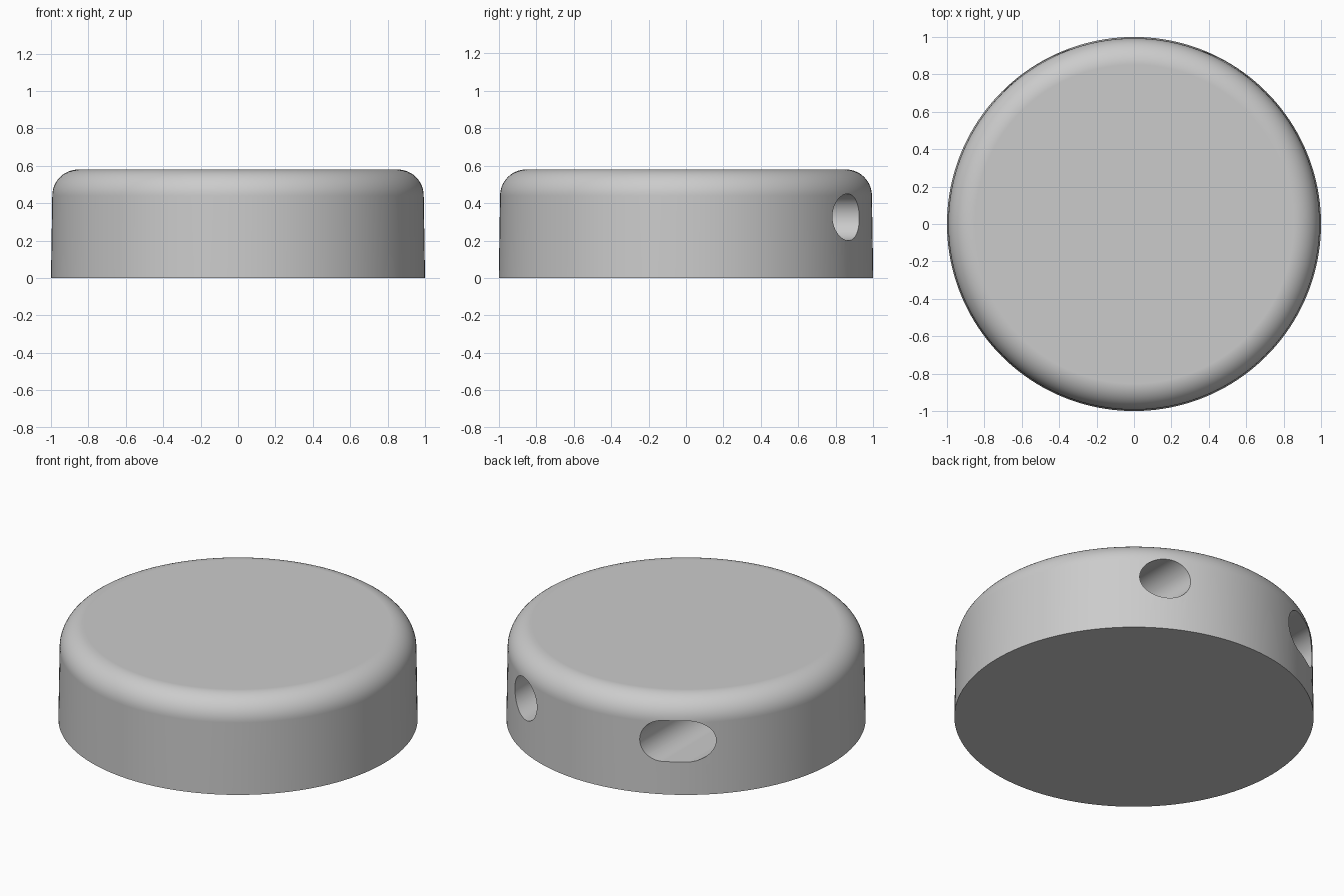
import bpy
import bmesh
from math import cos, sin, pi, radians
from mathutils import Matrix, Vector

cube = bpy.data.objects.get("Cube")
if cube:
    bpy.data.objects.remove(cube, do_unlink=True)

HEIGHT = 0.58
FILLET = 0.14
WALL_TOP = 0.993      # wall radius where the rounded edge begins
SEGMENTS = 160

grey = bpy.data.materials.new("plain_grey")
grey.use_nodes = True
grey.diffuse_color = (0.6, 0.6, 0.6, 1)
grey.node_tree.nodes["Principled BSDF"].inputs["Base Color"].default_value = grey.diffuse_color


def make_object(name, bm):
    bmesh.ops.recalc_face_normals(bm, faces=bm.faces)
    mesh = bpy.data.meshes.new(name)
    bm.to_mesh(mesh)
    bm.free()
    mesh.materials.append(grey)
    obj = bpy.data.objects.new(name, mesh)
    bpy.context.collection.objects.link(obj)
    return obj


def round_body():
    """Slightly tapered disc with a rounded top edge, turned from a profile."""
    steps = 12
    profile = [(1.0, 0.0)]
    for i in range(steps + 1):
        a = pi / 2 * i / steps
        profile.append((WALL_TOP - FILLET + FILLET * cos(a),
                        HEIGHT - FILLET + FILLET * sin(a)))
    bm = bmesh.new()
    rings = []
    for r, z in profile:
        rings.append([bm.verts.new((r * cos(2 * pi * k / SEGMENTS),
                                    r * sin(2 * pi * k / SEGMENTS), z))
                      for k in range(SEGMENTS)])
    for low, high in zip(rings, rings[1:]):
        for k in range(SEGMENTS):
            n = (k + 1) % SEGMENTS
            bm.faces.new((low[k], low[n], high[n], high[k]))
    bm.faces.new(rings[0])
    bm.faces.new(rings[-1])
    return make_object("round_body", bm)


def port_cutter(name, x, z, radius, straight, y_end):
    """Round-ended prism along y; straight is the flat length of the slot."""
    bm = bmesh.new()
    count = 64
    verts = []
    for k in range(count):
        a = 2 * pi * (k + 0.5) / count
        shift = straight / 2 if cos(a) > 0 else -straight / 2
        verts.append(bm.verts.new((x + shift + radius * cos(a), y_end,
                                   z + radius * sin(a))))
    face = bm.faces.new(verts)
    extruded = bmesh.ops.extrude_face_region(bm, geom=[face])["geom"]
    moved = [v for v in extruded if isinstance(v, bmesh.types.BMVert)]
    bmesh.ops.translate(bm, verts=moved, vec=(0, 1.2 - y_end, 0))
    cutter = make_object(name, bm)
    cutter.hide_render = True
    return cutter


body = round_body()
bpy.context.view_layer.objects.active = body

# Two blind ports in the back: a round hole and a wide slot
cutters = [
    port_cutter("round_port_cutter", 0.49, 0.325, 0.125, 0.0, 0.35),
    port_cutter("slot_port_cutter", -0.52, 0.325, 0.125, 0.11, 0.35),
]
for cutter in cutters:
    cut = body.modifiers.new("port", "BOOLEAN")
    cut.operation = "DIFFERENCE"
    cut.solver = "EXACT"
    cut.object = cutter
    bpy.ops.object.modifier_apply(modifier=cut.name)
    bpy.data.objects.remove(cutter, do_unlink=True)

# Smooth wall and rounded edge, crisp port rims and base
bpy.ops.object.select_all(action="DESELECT")
body.select_set(True)
bpy.ops.object.shade_smooth_by_angle(angle=radians(30))
weighted = body.modifiers.new("flat_top_normals", "WEIGHTED_NORMAL")
weighted.keep_sharp = True
